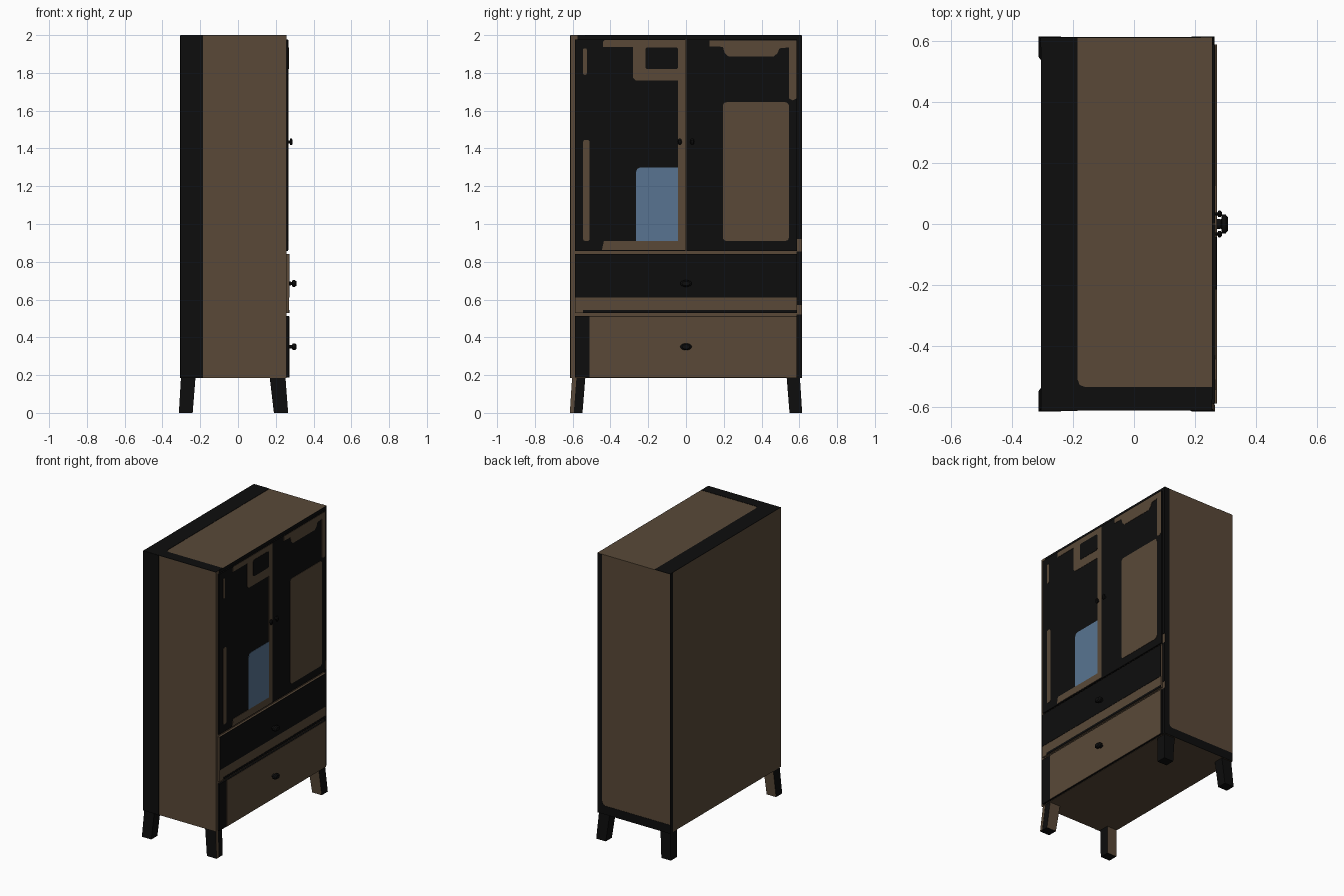
import bpy, bmesh, math
from mathutils import Vector

if "Cube" in bpy.data.objects:
    bpy.data.objects.remove(bpy.data.objects["Cube"])


def material(name, rgb):
    m = bpy.data.materials.new(name)
    m.diffuse_color = (*rgb, 1)
    m.use_nodes = True
    m.node_tree.nodes["Principled BSDF"].inputs["Base Color"].default_value = m.diffuse_color
    return m


BROWN = material("walnut brown", (0.100, 0.066, 0.039))
BLACK = material("matte black", (0.004, 0.004, 0.004))
BLUE = material("dusty blue", (0.098, 0.175, 0.285))


def finish(name, bm, mats):
    bmesh.ops.recalc_face_normals(bm, faces=bm.faces)
    me = bpy.data.meshes.new(name)
    bm.to_mesh(me)
    bm.free()
    for m in mats:
        me.materials.append(m)
    ob = bpy.data.objects.new(name, me)
    bpy.context.collection.objects.link(ob)
    return ob


def prism(name, pts, axis, a, b, mat):
    """Extrude a flat outline along an axis from a to b."""
    place = {'x': lambda u, v: (a, u, v), 'y': lambda u, v: (u, a, v), 'z': lambda u, v: (u, v, a)}[axis]
    shift = Vector([(b - a) * (axis == k) for k in 'xyz'])
    bm = bmesh.new()
    f = bm.faces.new([bm.verts.new(place(u, v)) for u, v in pts])
    ext = bmesh.ops.extrude_face_region(bm, geom=[f], use_keep_orig=True)
    bmesh.ops.translate(bm, vec=shift, verts=[e for e in ext['geom'] if isinstance(e, bmesh.types.BMVert)])
    return finish(name, bm, [mat])


def rect(u0, u1, v0, v1, r=0):
    if not r:
        return [(u0, v0), (u1, v0), (u1, v1), (u0, v1)]
    pts = []
    for i, (cu, cv) in enumerate([(u1 - r, v1 - r), (u0 + r, v1 - r), (u0 + r, v0 + r), (u1 - r, v0 + r)]):
        for k in range(4):
            t = math.pi / 2 * (i + k / 3)
            pts.append((cu + r * math.cos(t), cv + r * math.sin(t)))
    return pts


# carcass
XB, XF, Y, Z0, Z1, T = -0.305, 0.256, 0.611, 0.185, 1.998, 0.002
prism("carcass", rect(XB, XF, -Y, Y), 'z', Z0, Z1, BROWN)

# black finish on the carcass sides, top, back and front edges
prism("side_black_left", rect(XB, -0.185, Z0, Z1), 'y', -Y, -Y - T, BLACK)
prism("side_black_right", [(XB, Z0), (XF, Z0), (XF, Z1), (0.22, Z1), (0.22, 0.27), (0.213, 0.252),
                           (0.195, 0.245), (XB, 0.245)], 'y', Y, Y + T, BLACK)
prism("top_black", [(XB, -Y), (XF, -Y), (XF, -0.535), (-0.16, -0.535), (-0.178, -0.528),
                    (-0.185, -0.51), (-0.185, Y), (XB, Y)], 'z', Z1, Z1 + T, BLACK)
prism("back_black_edge", rect(0.58, Y, Z0, Z1), 'x', XB, XB - T, BLACK)
prism("front_black_top", rect(-0.575, Y, 1.978, Z1), 'x', XF, XF + T, BLACK)
for i, (a, b) in enumerate([(Z0, 0.52), (0.57, 0.855), (0.92, 1.978)]):
    prism(f"front_black_edge_{i}", rect(0.585, Y, a, b), 'x', XF, XF + T, BLACK)

# doors
DX = 0.266
prism("left_door", rect(-0.588, -0.002, 0.857, 1.977), 'x', XF, DX, BLACK)
prism("right_door", rect(0.002, 0.588, 0.857, 1.977), 'x', XF, DX, BLACK)

# painted shapes on the doors
prism("left_door_border", [(-0.445, 0.862), (-0.003, 0.862), (-0.003, 1.973), (-0.43, 1.973), (-0.44, 1.965),
                           (-0.44, 1.938), (-0.28, 1.938), (-0.28, 1.775), (-0.265, 1.76), (-0.042, 1.76),
                           (-0.042, 0.91), (-0.435, 0.91)], 'x', DX, DX + T, BROWN)
prism("left_door_dark_window", rect(-0.215, -0.042, 1.82, 1.935, 0.012), 'x', DX + T, DX + 2 * T, BLACK)
prism("left_door_strip", rect(-0.545, -0.51, 0.91, 1.445, 0.012), 'x', DX, DX + T, BROWN)
prism("left_door_short_strip", rect(-0.545, -0.525, 1.79, 1.93, 0.008), 'x', DX, DX + T, BROWN)
prism("left_door_blue_panel", [(-0.265, 0.91), (-0.042, 0.91), (-0.042, 1.30), (-0.24, 1.30),
                               (-0.257, 1.293), (-0.265, 1.275)], 'x', DX, DX + T, BLUE)
prism("right_door_panel", rect(0.195, 0.545, 0.91, 1.645, 0.02), 'x', DX, DX + T, BROWN)
prism("right_door_border", [(0.125, 1.972), (0.125, 1.94), (0.195, 1.938), (0.205, 1.905), (0.225, 1.887),
                            (0.465, 1.887), (0.485, 1.905), (0.495, 1.93), (0.545, 1.935), (0.545, 1.665),
                            (0.565, 1.655), (0.585, 1.665), (0.585, 1.972)], 'x', DX, DX + T, BROWN)

# drawers
RX = 0.27
prism("upper_drawer", rect(-0.588, 0.588, 0.53, 0.842), 'x', XF, RX, BROWN)
prism("upper_drawer_black", rect(-0.588, 0.588, 0.61, 0.842), 'x', RX, RX + T, BLACK)
prism("upper_drawer_line", rect(-0.545, 0.588, 0.53, 0.545), 'x', RX, RX + T, BLACK)
prism("lower_drawer", rect(-0.588, 0.588, 0.187, 0.513), 'x', XF, RX, BLACK)
prism("lower_drawer_panel", rect(-0.51, 0.585, 0.187, 0.51), 'x', RX, RX + T, BROWN)


def knob(name, profile, y, z, wide):
    """Turned knob pointing out of the front, stretched sideways by wide."""
    n = 16
    bm = bmesh.new()
    rings = [[bm.verts.new((x, y + wide * r * math.cos(2 * math.pi * k / n), z + r * math.sin(2 * math.pi * k / n)))
              for k in range(n)] for x, r in profile]
    for p, q in zip(rings, rings[1:]):
        for k in range(n):
            f = bm.faces.new((p[k], p[(k + 1) % n], q[(k + 1) % n], q[k]))
            f.smooth = True
    bm.faces.new(rings[0])
    bm.faces.new(rings[-1])
    ob = finish(name, bm, [BLACK])
    bpy.context.view_layer.objects.active = ob
    ob.select_set(True)
    bpy.ops.object.shade_smooth_by_angle()
    ob.select_set(False)


# knobs
for side, y in (("left", -0.033), ("right", 0.033)):
    knob(side + "_door_knob", [(DX, 0.008), (0.274, 0.008), (0.277, 0.018), (0.284, 0.018), (0.289, 0.01)], y, 1.435, 0.6)
for side, z in (("upper", 0.685), ("lower", 0.35)):
    knob(side + "_drawer_knob", [(RX, 0.01), (0.286, 0.009), (0.289, 0.018), (0.301, 0.018), (0.309, 0.012)], 0, z, 1.7)


# tapered, splayed legs, brown on the inward side
def leg(name, xs, ys, xt, yt):
    bm = bmesh.new()
    low = [bm.verts.new((x, y, 0)) for x, y in rect(*xs, *ys)]
    top = [bm.verts.new((x, y, 0.188)) for x, y in rect(*xt, *yt)]
    bm.faces.new(low)
    bm.faces.new(top)
    for k in range(4):
        bm.faces.new((low[k], low[(k + 1) % 4], top[(k + 1) % 4], top[k]))
    ob = finish(name, bm, [BLACK, BROWN])
    inward = -1 if ys[0] > 0 else 1
    for p in ob.data.polygons:
        p.material_index = int(p.normal.y * inward > 0.7)


for sy, side in ((-1, "left"), (1, "right")):
    yb = sorted((sy * 0.548, sy * 0.615))
    yt = sorted((sy * 0.533, sy * 0.603))
    leg("front_leg_" + side, (0.19, 0.264), yb, (0.168, 0.25), yt)
    leg("back_leg_" + side, (-0.313, -0.24), yb, (-0.302, -0.225), yt)

# brown outer edge on the left front leg
bm = bmesh.new()
quad = [(0.2645, -0.615, 0), (0.2645, -0.594, 0), (0.2505, -0.58, 0.185), (0.2505, -0.603, 0.185)]
front = [bm.verts.new((x + 0.001, y, z)) for x, y, z in quad]
rear = [bm.verts.new((x - 0.002, y, z)) for x, y, z in quad]
bm.faces.new(front)
bm.faces.new(rear)
for k in range(4):
    bm.faces.new((front[k], front[(k + 1) % 4], rear[(k + 1) % 4], rear[k]))
finish("front_leg_left_edge", bm, [BROWN])
